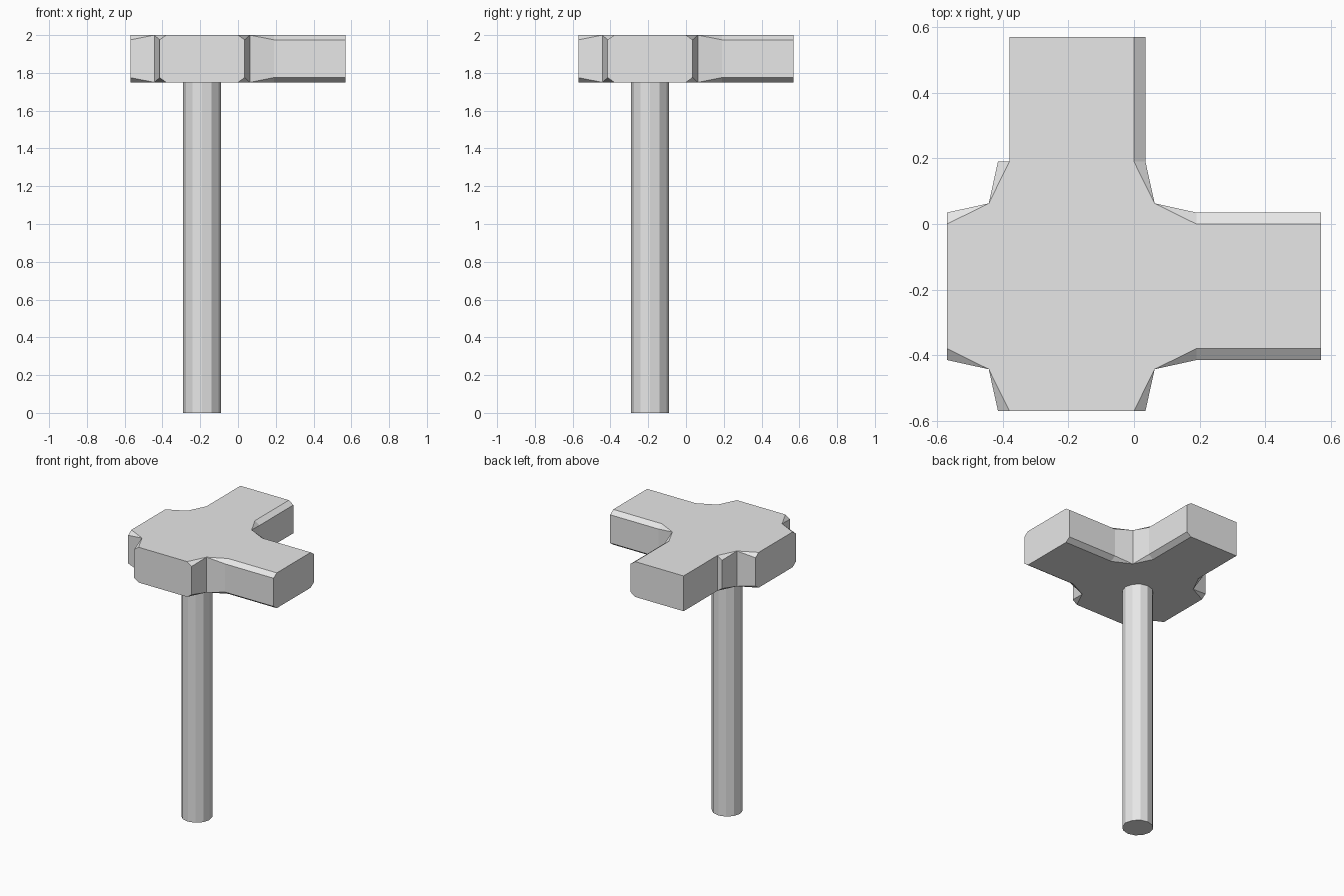
import bpy, bmesh, math
from mathutils import Vector

if "Cube" in bpy.data.objects:
    bpy.data.objects.remove(bpy.data.objects["Cube"])

CX = CY = -0.19            # axis of the post and centre of the head
Z0, Z1, CH = 1.75, 2.0, 0.025
IN, OUT = 0.19, 0.225      # arm half width at the top and at the side
SHORT, LONG, NOTCH = 0.38, 0.76, 0.253

grey = bpy.data.materials.new("plain_grey")
grey.diffuse_color = (0.8, 0.8, 0.8, 1)
grey.use_nodes = True
grey.node_tree.nodes["Principled BSDF"].inputs["Base Color"].default_value = grey.diffuse_color


def finish(bm, name):
    bmesh.ops.recalc_face_normals(bm, faces=bm.faces[:])
    mesh = bpy.data.meshes.new(name)
    bm.to_mesh(mesh)
    bm.free()
    mesh.materials.append(grey)
    ob = bpy.data.objects.new(name, mesh)
    bpy.context.collection.objects.link(ob)
    return ob


# Outline of the head: (flat-face point, side-face point, chamfer height)
outline = []


def add(k, u, v_in, v_out, ch=CH):
    c, s = round(math.cos(k * math.pi / 2)), round(math.sin(k * math.pi / 2))
    place = lambda v: (CX + u * c - v * s, CY + u * s + v * c)
    outline.append((place(v_in), place(v_out), ch))


for k, length in enumerate((LONG, LONG, SHORT, SHORT)):
    add(k, SHORT, -IN, -OUT)
    if length > SHORT:
        add(k, length, -IN, -OUT)
    if k == 1:                             # square outer side of the back arm
        add(k, length, IN, IN)
        add(k, SHORT, IN, IN)
    elif length > SHORT:
        add(k, length, IN, OUT)
    add(k, SHORT, IN, OUT)
    add(k, NOTCH, NOTCH, NOTCH, 0)         # inner corner between arms

# Cross-shaped head: four stacked rings with chamfers that fade at the corners
bm = bmesh.new()
rings = [
    [bm.verts.new((*a, Z0)) for a, b, c in outline],
    [bm.verts.new((*b, Z0 + c)) for a, b, c in outline],
    [bm.verts.new((*b, Z1 - c)) for a, b, c in outline],
    [bm.verts.new((*a, Z1)) for a, b, c in outline],
]
n = len(outline)
for lo, hi in zip(rings, rings[1:]):
    for i in range(n):
        j = (i + 1) % n
        bm.faces.new((lo[i], lo[j], hi[j], hi[i]))
bm.faces.new(rings[0][::-1])
bm.faces.new(rings[-1])
bmesh.ops.remove_doubles(bm, verts=bm.verts[:], dist=0.0005)
finish(bm, "cross_head")

# Round post
bm = bmesh.new()
bmesh.ops.create_cone(bm, cap_ends=True, segments=12, radius1=0.1,
                      radius2=0.1, depth=Z0)
bmesh.ops.translate(bm, verts=bm.verts[:], vec=Vector((CX, CY, Z0 / 2)))
finish(bm, "post")
